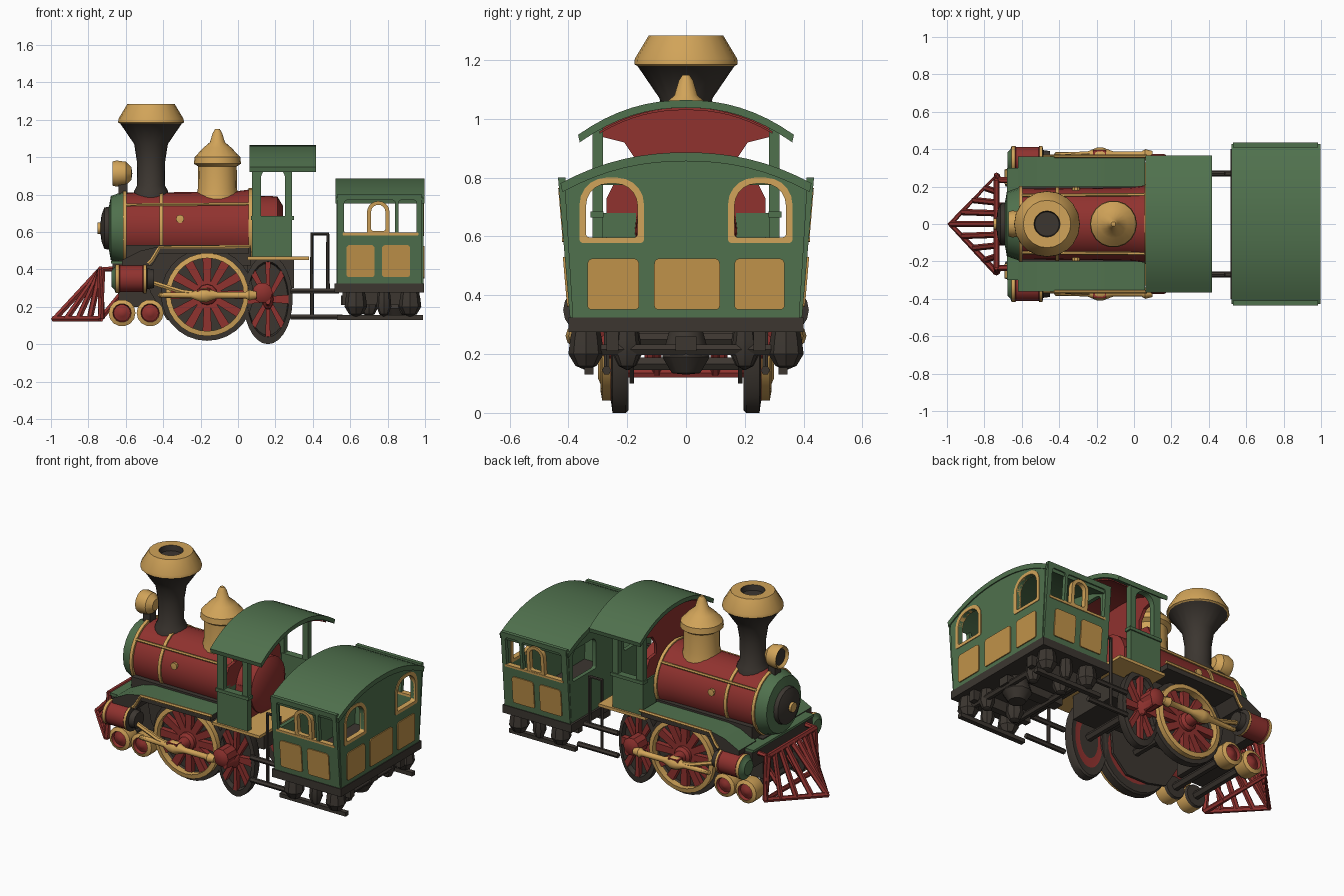
import bpy, bmesh, math
from mathutils import Matrix, Vector

if "Cube" in bpy.data.objects:
    bpy.data.objects.remove(bpy.data.objects["Cube"])


def material(name, c):
    m = bpy.data.materials.new(name)
    m.diffuse_color = (*c, 1)
    m.use_nodes = True
    m.node_tree.nodes["Principled BSDF"].inputs["Base Color"].default_value = m.diffuse_color
    return m


GREEN = material("green paint", (.08, .165, .075))
RED = material("red paint", (.28, .032, .028))
GOLD = material("brass", (.64, .37, .1))
OCHRE = material("ochre panel", (.53, .29, .068))
BLACK = material("black iron", (.045, .037, .03))


def add(name, me, mats, mirror=False, angle=35):
    for m in mats:
        me.materials.append(m)
    me.polygons.foreach_set("use_smooth", [True] * len(me.polygons))
    me.set_sharp_from_angle(angle=math.radians(angle))
    ob = bpy.data.objects.new(name, me)
    bpy.context.collection.objects.link(ob)
    if mirror:
        mod = ob.modifiers.new("Mirror", 'MIRROR')
        mod.use_axis = (False, True, False)
    return ob


def along_y(x=0, y=0, z=0, lean=0):   # local XY drawn as world XZ, depth towards -y
    return Matrix(((1, 0, 0, x), (0, lean, -1, y), (0, 1, 0, z), (0, 0, 0, 1)))


def along_x(x=0, y=0, z=0):           # local XY drawn as world YZ, depth towards +x
    return Matrix(((0, 0, 1, x), (1, 0, 0, y), (0, 1, 0, z), (0, 0, 0, 1)))


def up(x, y, z=0):
    return Matrix.Translation((x, y, z))


def lathe(name, prof, M, mats, n=24, mirror=False, seg=None, closed=False):
    bm = bmesh.new()
    rings = [[bm.verts.new((r * math.cos(2 * math.pi * i / n), r * math.sin(2 * math.pi * i / n), h))
              for i in range(n)] for r, h in prof]
    for k in range(len(rings) if closed else len(rings) - 1):
        a, b = rings[k], rings[(k + 1) % len(rings)]
        for i in range(n):
            f = bm.faces.new((a[i], a[(i + 1) % n], b[(i + 1) % n], b[i]))
            f.material_index = seg[k] if seg else 0
    bmesh.ops.remove_doubles(bm, verts=bm.verts, dist=1e-5)
    bm.transform(M)
    bmesh.ops.recalc_face_normals(bm, faces=bm.faces)
    me = bpy.data.meshes.new(name)
    bm.to_mesh(me)
    return add(name, me, mats, mirror)


def box(name, x, y, z, mat, mirror=False):
    bm = bmesh.new()
    bmesh.ops.create_cube(bm, size=1)
    for v in bm.verts:
        v.co = Vector([(a + b) / 2 + c * (b - a) for (a, b), c in zip((x, y, z), v.co)])
    me = bpy.data.meshes.new(name)
    bm.to_mesh(me)
    return add(name, me, [mat], mirror)


def from_curve(name, cu, M, mat, mirror):
    tmp = bpy.data.objects.new("tmp", cu)
    bpy.context.collection.objects.link(tmp)
    dg = bpy.context.evaluated_depsgraph_get()
    me = bpy.data.meshes.new_from_object(tmp.evaluated_get(dg))
    bpy.data.objects.remove(tmp)
    me.name = name
    me.materials.clear()
    me.transform(M)
    return add(name, me, [mat], mirror)


def spline(cu, pts, cyclic):
    s = cu.splines.new('POLY')
    s.points.add(len(pts) - 1)
    for p, c in zip(s.points, pts):
        p.co = (*c, 1) if len(c) == 3 else (*c, 0, 1)
    s.use_cyclic_u = cyclic


def plate(name, outlines, thick, M, mat, mirror=False):
    cu = bpy.data.curves.new(name, 'CURVE')
    cu.dimensions, cu.fill_mode, cu.extrude = '2D', 'BOTH', thick / 2
    for o in outlines:
        spline(cu, o, True)
    return from_curve(name, cu, M, mat, mirror)


def tubes(name, paths, r, mat, mirror=False):
    cu = bpy.data.curves.new(name, 'CURVE')
    cu.dimensions, cu.bevel_depth, cu.bevel_resolution, cu.use_fill_caps = '3D', r, 1, True
    for p in paths:
        spline(cu, p, False)
    return from_curve(name, cu, Matrix(), mat, mirror)


def rounded(x0, x1, z0, z1, top, bot=.012):
    pts = []
    for cx, cz, r, a0 in ((x1 - top, z1 - top, top, 0), (x0 + top, z1 - top, top, 90),
                          (x0 + bot, z0 + bot, bot, 180), (x1 - bot, z0 + bot, bot, 270)):
        for k in range(6):
            a = math.radians(a0 + k * 18)
            pts.append((cx + r * math.cos(a), cz + r * math.sin(a)))
    return [p for i, p in enumerate(pts) if (Vector(p) - Vector(pts[i - 1])).length > 1e-4]


def arc(w, peak, drop, n=16):
    return [(w * (2 * i / n - 1), peak - drop * abs(2 * i / n - 1) ** 2.2) for i in range(n + 1)]


# boiler, smokebox and brass bands
B = along_x(0, 0, .62)
lathe("boiler", [(.19, -.6), (.195, -.03), (.208, .07), (.175, .08), (.17, .21), (.12, .24), (0, .24)], B, [RED], 28)
lathe("smokebox", [(.19, -.6), (.197, -.61), (.172, -.68), (.115, -.69), (.11, -.715), (.07, -.73), (.03, -.735),
      (.03, -.75), (0, -.75)], B, [GREEN, BLACK, GOLD], 20, seg=[0, 0, 0, 1, 1, 1, 2, 2])
for i, (x, r) in enumerate(((-.605, .203), (-.41, .2), (.065, .214))):
    lathe(f"boiler_band_{i}", [(r, x - .01), (r, x + .01), (r - .03, x + .01), (r - .03, x - .01)], B, [GOLD], 28, closed=True)
tubes("boiler_line", [[(-.6, -.153, .745), (.07, -.158, .75)]], .009, GOLD, True)
lathe("boiler_stud", [(.022, .18), (.022, .197), (0, .2)], along_y(-.31, 0, .67), [GOLD], 10, True)

# funnel, dome, lamp
lathe("chimney", [(.1, .77), (.09, .82), (.074, .85), (.076, .98), (.09, 1.07), (.165, 1.18), (.176, 1.185), (.174, 1.205),
      (.127, 1.283), (.07, 1.283), (.065, 1.25), (0, 1.25)], up(-.465, 0), [BLACK, GOLD], 20,
      seg=[0] * 5 + [1] * 4 + [0] * 2)
lathe("steam_dome", [(.12, .76), (.105, .83), (.103, .95), (.126, .965), (.122, 1.0), (.075, 1.05), (.04, 1.08),
      (.025, 1.13), (.012, 1.15), (0, 1.15)], up(-.11, 0), [GOLD], 18)
lathe("headlamp", [(0, -.655), (.05, -.655), (.066, -.67), (.072, -.65), (.065, -.6), (.035, -.57), (0, -.565)],
      along_x(0, 0, .912), [BLACK, GOLD], 14, seg=[0, 1, 1, 1, 1, 1])
box("lamp_stand", (-.64, -.59), (-.03, .03), (.77, .86), BLACK)

# frame, saddle and side decks
box("main_frame", (-.64, .3), (-.15, .15), (.33, .45), BLACK)
box("boiler_saddle", (-.6, .07), (-.2, .2), (.42, .53), BLACK)
box("pilot_beam", (-.67, -.61), (-.3, .3), (.33, .43), BLACK)
box("front_step", (-.68, -.58), (-.3, .3), (.43, .445), GREEN)
plate("inner_fender", [[(-.5, .43), (-.47, .28), (-.38, .13), (-.25, .1), (-.1, .1), (0, .2), (.02, .43)]], .015,
      along_y(0, -.185), BLACK, True)
deck = plate("side_deck", [[(-.62, .42), (-.46, .42), (-.42, .485), (.06, .485), (.06, .518), (-.44, .518), (-.52, .5),
             (-.62, .45)]], .17, along_y(0, -.275), GREEN, True)
deck.data.materials.append(BLACK)
for p in deck.data.polygons:
    p.material_index = 0 if p.normal.z > .3 else 1
tubes("deck_trim", [[(-.48, -.362, .43), (-.46, -.362, .45), (-.42, -.362, .518), (.07, -.362, .522)]], .01, GOLD, True)

# cow catcher
bars = []
for i in range(-4, 5):
    y = .255 * i / 4
    bars.append([(-.98 + abs(y) * .98, y, .135), (-.735, y * .9, .4)])
tubes("cowcatcher_bars", bars, .017, RED)
tubes("cowcatcher_frame", [[(-.735, -.26, .135), (-.982, 0, .135), (-.735, .26, .135), (-.735, -.26, .135)],
      [(-.735, -.235, .4), (-.735, .235, .4)]], .017, RED)
tubes("cowcatcher_brace", [[(-.735, -.26, .135), (-.72, -.235, .4), (-.63, -.235, .405)],
      [(-.735, -.1, .135), (-.6, -.1, .3)]], .016, RED, True)

# steam cylinders
lathe("steam_cylinder", [(0, -.675), (.045, -.675), (.06, -.66), (.076, -.655), (.076, -.635), (.072, -.63), (.072, -.51),
      (.078, -.505), (.078, -.49), (.055, -.485), (.05, -.45), (0, -.45)], along_x(0, -.34, .35), [GREEN, GOLD, RED, BLACK], 16,
      True, seg=[0, 0, 0, 1, 2, 2, 2, 1, 3, 3, 3])


# spoked wheels
def wheel(name, cx, cz, rx, rz, spokes, brass):
    M = along_y(cx, 0, cz) @ Matrix.Diagonal((rx, rz, 1, 1))
    lathe(name + "_tyre", [(0, .2), (.5, .2), (.75, .2), (.96, .195), (1, .205), (1, .25), (.84, .255), (.8, .225), (0, .225)],
          M, [BLACK, RED], 28, True, seg=[0, 1, 0, 0, 0, 0, 0, 0])
    lathe(name + "_hub", [(.24, .22), (.22, .275), (.15, .29), (.12, .36), (0, .36)], M, [RED], 12, True)
    for i in range(spokes):
        R = M @ Matrix.Rotation(2 * math.pi * i / spokes, 4, 'Z')
        plate(f"{name}_spoke_{i}", [[(.15, -.07), (.83, -.1), (.83, .1), (.15, .07)]], .035,
              R @ up(0, 0, .24), RED, True)
    if brass:
        lathe(name + "_rim", [(.9, .245), (.9, .285), (.79, .29), (.79, .245)], M, [GOLD], 28, True, closed=True)


wheel("drive_wheel", -.165, .265, .247, .247, 12, True)
wheel("trailing_wheel", .16, .24, .132, .24, 8, False)
for i, x in enumerate((-.62, -.47)):
    lathe(f"pilot_wheel_{i}", [(0, .2), (.066, .2), (.072, .215), (.072, .29), (.05, .3), (.045, .28), (.02, .29), (0, .3)],
          along_y(x, 0, .167), [BLACK, GOLD, RED], 14, True, seg=[0, 0, 1, 1, 2, 2, 2])
tubes("axles", [[(x, -.22, z), (x, .22, z)] for x, z in ((-.165, .265), (.16, .25), (-.62, .167), (-.47, .167))], .025, BLACK)
box("pilot_truck", (-.64, -.44), (-.15, .15), (.2, .34), BLACK)

# connecting rods
lathe("connecting_rod", [(0, -.43), (.014, -.42), (.017, -.25), (.038, -.2), (.04, -.17), (.018, -.11), (.018, .04), (.03, .06),
      (.02, .1), (0, .1)], along_x(0, -.37, .262), [GOLD], 10, True)
tubes("piston_rod", [[(-.46, -.35, .33), (-.3, -.365, .28), (-.18, -.37, .265)]], .014, GOLD, True)
lathe("rod_end", [(.055, .27), (.055, .36), (.03, .375), (0, .375)], along_y(.13, 0, .275), [RED], 10, True)
box("crosshead", (-.22, -.15), (-.395, -.345), (.275, .295), RED, True)

# driver's cab
box("cab_floor", (.05, .38), (-.33, .33), (.45, .468), GOLD)
box("cab_base", (.05, .3), (-.17, .17), (.3, .45), BLACK)
plate("cab_side", [[(.075, .46), (.29, .46), (.29, .97), (.075, .97)], rounded(.122, .252, .68, .945, .06)],
      .035, along_y(0, -.3), GREEN, True)
box("cab_sill", (.07, .3), (-.325, -.28), (.665, .685), GREEN, True)
box("cab_front_corner", (.075, .105), (-.31, -.17), (.46, .68), GREEN, True)
plate("cab_front", [[(-.27, .66), (.27, .66), (.27, .73), (.24, .79), (.17, .8), (.17, .86), (.21, .92), (.29, .94)]
      + arc(.31, 1.045, .08)[::-1] + [(-.29, .94), (-.21, .92), (-.17, .86), (-.17, .8), (-.24, .79), (-.27, .73)]],
      .02, along_x(.095), RED)
box("backhead_lower", (.08, .2), (-.17, .17), (.46, .66), RED)
roof = arc(.367, 1.064, .118)
plate("cab_roof", [roof + [(y * .985, z - .026) for y, z in roof[::-1]]], .355, along_x(.24), GREEN)
plate("cab_ceiling", [[(y * .8, z - .026) for y, z in arc(.367, 1.064, .08)]
      + [(y * .8, z - .034) for y, z in arc(.367, 1.064, .08)[::-1]]], .33, along_x(.24), RED)

# gangway rails between engine and carriage
tubes("gangway_rail", [[(.395, -.27, .14), (.395, -.27, .59), (.48, -.27, .59), (.48, -.27, .28)]], .011, BLACK, True)
tubes("gangway_beam", [[(.28, -.27, .285), (.54, -.27, .285)], [(.28, -.27, .145), (.56, -.27, .145)]], .016, BLACK, True)

# carriage body: walls with cut windows, brass frames and ochre panels
box("carriage_floor", (.515, .995), (-.4, .4), (.275, .325), BLACK)
LEAN = -.085
SIDE = along_y(0, -.382 - LEAN * .32, 0, LEAN)
plate("carriage_side", [[(.53, .32), (.985, .32), (.985, .8), (.53, .8)], rounded(.568, .84, .59, .77, .015),
      rounded(.858, .955, .59, .77, .015)], .025, SIDE, GREEN, True)
plate("side_window_arch", [rounded(.69, .81, .585, .765, .058), rounded(.712, .788, .605, .745, .037)], .03, SIDE, GOLD, True)
plate("side_window_sill", [rounded(.56, .965, .582, .596, .004, .004)], .034, SIDE, GOLD, True)
for i, x in enumerate((.58, .77)):
    plate(f"side_panel_{i}", [rounded(x, x + .15, .36, .53, .018)], .009, SIDE @ up(0, 0, .0145), OCHRE, True)
top = arc(.413, .87, .095)
wall = [(-.385, .32), (.385, .32)] + top[::-1]
plate("carriage_front_wall", [wall, rounded(-.37, -.14, .58, .775, .04), rounded(.14, .37, .58, .775, .04)], .025,
      along_x(.54), GREEN)
plate("carriage_rear_wall", [wall] + [rounded(a, a + .175, .595, .78, .075) for a in (-.34, .165)], .025,
      along_x(.978), GREEN)
plate("rear_window_frame", [rounded(.143, .362, .578, .8, .09), rounded(.165, .34, .597, .78, .075)],
      .033, along_x(.978), GOLD, True)
for i, (a, b) in enumerate(((-.335, -.16), (-.108, .115), (.165, .335))):
    plate(f"rear_panel_{i}", [rounded(a, b, .352, .525, .018)], .009, along_x(.9925), OCHRE)
roof = arc(.427, .886, .105)
plate("carriage_roof", [roof + [(y * .985, z - .03) for y, z in roof[::-1]]], .475, along_x(.76), GREEN)

# carriage running gear
box("lower_side_bar", (.53, .99), (-.345, -.315), (.13, .155), BLACK, True)
for i, (x, y, r) in enumerate(((.63, -.34, .06), (.78, -.34, .04), (.92, -.34, .06), (.7, -.2, .05), (.9, -.2, .045))):
    lathe(f"axle_box_{i}", [(0, .145), (r * .6, .16), (r, .2), (r * .9, .25), (r * .8, .28)], up(x, y), [BLACK], 8, True)
lathe("centre_bogie", [(0, .13), (.05, .135), (.085, .19), (.06, .28)], up(.85, 0), [BLACK], 10)
tubes("carriage_axles", [[(x, -.34, .215), (x, .34, .215)] for x in (.63, .92)], .02, BLACK)
box("drawbar", (.55, .95), (-.035, .035), (.21, .26), BLACK)
box("carriage_beam", (.56, .97), (-.27, -.23), (.21, .28), BLACK, True)
